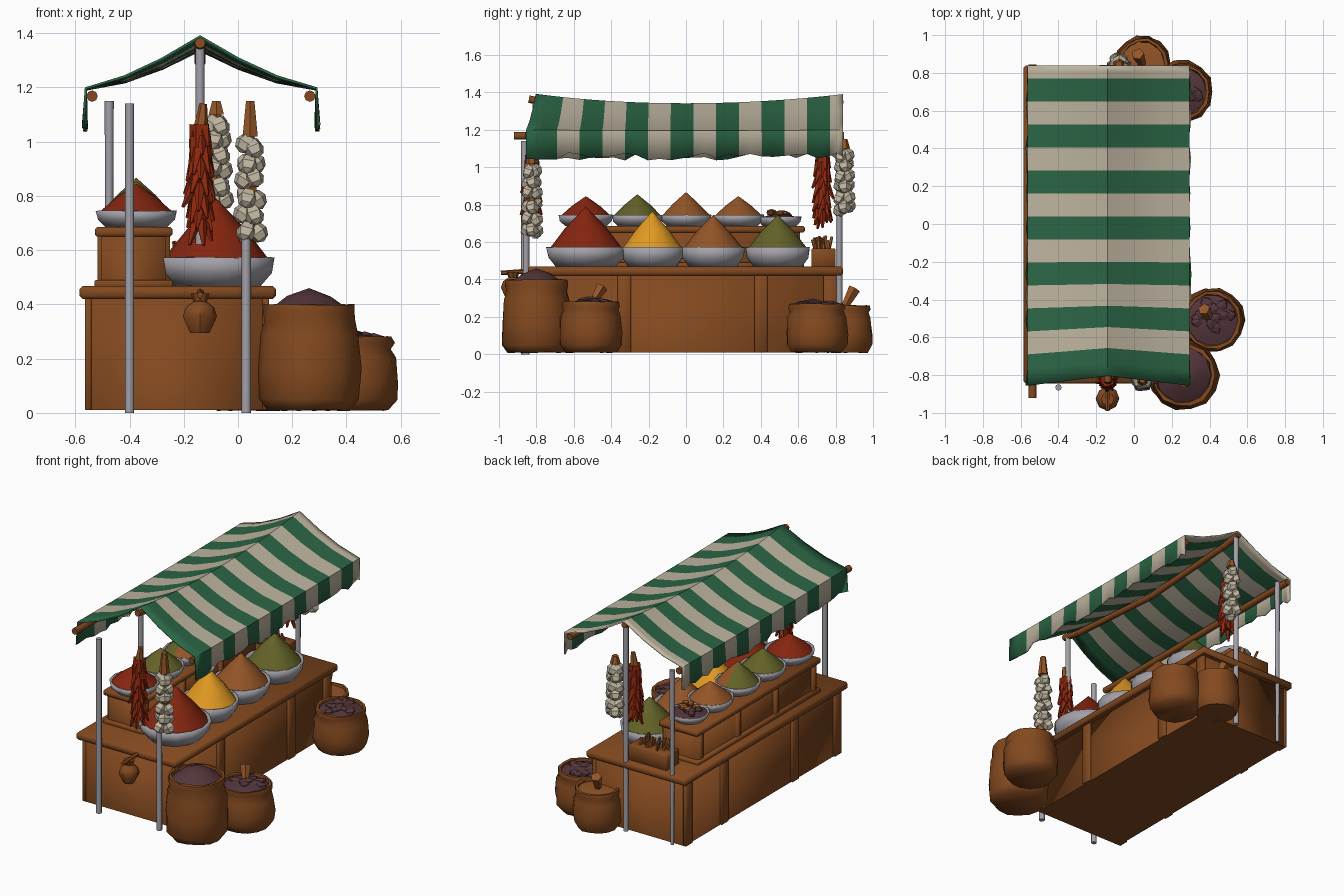
import bpy, bmesh, math, random
from mathutils import Vector, Matrix

random.seed(4)
if "Cube" in bpy.data.objects:
    bpy.data.objects.remove(bpy.data.objects["Cube"], do_unlink=True)


def material(name, hexcode):
    def linear(c):
        return c / 12.92 if c <= 0.04045 else ((c + 0.055) / 1.055) ** 2.4
    rgb = [linear(int(hexcode[i:i + 2], 16) / 255) for i in (0, 2, 4)]
    m = bpy.data.materials.new(name)
    m.use_nodes = True
    m.diffuse_color = (*rgb, 1)
    m.node_tree.nodes["Principled BSDF"].inputs["Base Color"].default_value = (*rgb, 1)
    return m


WOOD = material("brown wood and sackcloth", "83491F")
STRAW = material("light brown", "935527")
METAL = material("grey metal", "A3A1A8")
GREEN = material("green cloth", "2B6545")
CREAM = material("cream", "BFB5A0")
RED = material("red spice", "85250F")
CHILI = material("bright red chili", "93290F")
YELLOW = material("yellow spice", "E29A22")
OLIVE = material("olive spice", "636228")
PURPLE = material("purple nuts", "54363B")


def finish(name, bm, mats, smooth=None):
    bmesh.ops.recalc_face_normals(bm, faces=bm.faces)
    me = bpy.data.meshes.new(name)
    bm.to_mesh(me)
    bm.free()
    for m in mats if isinstance(mats, list) else [mats]:
        me.materials.append(m)
    if smooth:
        me.shade_smooth()
        me.set_sharp_from_angle(angle=math.radians(smooth))
    ob = bpy.data.objects.new(name, me)
    bpy.context.collection.objects.link(ob)
    return ob


def box(name, lo, hi, mat, bevel=0.0):
    bm = bmesh.new()
    lo, hi = Vector(lo), Vector(hi)
    bmesh.ops.create_cube(bm, size=1, matrix=Matrix.Translation((lo + hi) / 2) @ Matrix.Diagonal((*(hi - lo), 1)))
    ob = finish(name, bm, mat, 100)
    # Soft upper edges, crisp underside
    for e in ob.data.edges:
        e.use_edge_sharp = all(ob.data.vertices[v].co.z < lo.z + 0.001 for v in e.vertices)
    if bevel:
        ob.modifiers.new("worn edges", "BEVEL").width = bevel
    return ob


def add_rod(bm, a, b, r1, r2, sides=6):
    a, b = Vector(a), Vector(b)
    d = b - a
    rot = d.to_track_quat("Z", "Y").to_matrix().to_4x4()
    bmesh.ops.create_cone(bm, cap_ends=True, segments=sides, radius1=r1, radius2=r2,
                          depth=d.length, matrix=Matrix.Translation((a + b) / 2) @ rot)


def rod(name, points, r1, r2, mat, sides=8):
    bm = bmesh.new()
    for a, b in zip(points, points[1:]):
        add_rod(bm, a, b, r1, r2, sides)
    return finish(name, bm, mat, 50)


def lathe(name, profile, at, mat, sides=14, wobble=0.0, smooth=40):
    bm = bmesh.new()
    rings = []
    for r, z in profile:
        ring = []
        for i in range(sides):
            a = math.tau * i / sides
            q = r * (1 + random.uniform(-wobble, wobble))
            dz = r * random.uniform(-wobble, wobble) * 0.6
            ring.append(bm.verts.new((at[0] + q * math.cos(a), at[1] + q * math.sin(a), at[2] + z + dz)))
        rings.append(ring)
    for a, b in zip(rings, rings[1:]):
        for i in range(sides):
            j = (i + 1) % sides
            bm.faces.new((a[i], a[j], b[j], b[i]))
    bmesh.ops.remove_doubles(bm, verts=bm.verts, dist=0.0005)
    return finish(name, bm, mat, smooth)


# Counter with stiles and overhanging top
box("counter_body", (-0.55, -0.80, 0.01), (0.10, 0.80, 0.43), WOOD)
box("counter_top", (-0.585, -0.845, 0.42), (0.14, 0.84, 0.468), WOOD, 0.012)
for i, y in enumerate((-0.77, -0.33, 0.40, 0.77)):
    box(f"counter_stile_{i}", (0.09, y - 0.035, 0.01), (0.115, y + 0.035, 0.43), WOOD, 0.005)
    box(f"counter_back_stile_{i}", (-0.565, y - 0.035, 0.01), (-0.54, y + 0.035, 0.43), WOOD, 0.005)

# Raised back shelf
box("shelf_base", (-0.53, -0.64, 0.46), (-0.24, 0.63, 0.49), WOOD, 0.006)
box("shelf_body", (-0.505, -0.62, 0.47), (-0.265, 0.61, 0.66), WOOD)
box("shelf_top", (-0.528, -0.645, 0.65), (-0.242, 0.635, 0.685), WOOD, 0.008)
for i in range(4):
    y = -0.59 + i * 0.39
    box(f"shelf_stile_{i}", (-0.518, y - 0.02, 0.47), (-0.25, y + 0.02, 0.66), WOOD)

# Metal poles
for name, x, y, low, high, r in (("front_right_pole", -0.40, -0.865, 0, 1.14, 0.017),
                                 ("front_left_pole", 0.03, -0.855, 0, 0.67, 0.018),
                                 ("front_ridge_pole", -0.14, -0.805, 0.62, 1.36, 0.016),
                                 ("back_ridge_pole", -0.14, 0.82, 0.01, 1.36, 0.016),
                                 ("back_right_pole", -0.475, 0.82, 0.01, 1.15, 0.011)):
    rod(name, [(x, y, low), (x, y, high)], r, 0.017, METAL)

# Beams under the canopy
rod("ridge_beam", [(-0.14, y, z) for y, z in ((-0.84, 1.364), (-0.7, 1.338), (0, 1.29), (0.7, 1.338), (0.84, 1.362))],
    0.02, 0.02, WOOD)
rod("right_eave_beam", [(-0.538, -0.92, 1.168), (-0.538, 0.845, 1.168)], 0.021, 0.021, WOOD)
rod("left_eave_beam", [(0.265, -0.862, 1.168), (0.265, 0.82, 1.168)], 0.021, 0.021, WOOD)

# Striped canopy: sagging cloth with hanging valances
half = [(0.14, 1.305), (0.28, 1.240), (0.425, 1.197), (0.432, 1.06)]
section = [(-x, z, k + 1) for k, (x, z) in reversed(list(enumerate(half)))]
section += [(0, 1.387, 0)] + [(x, z, k + 1) for k, (x, z) in enumerate(half)]
edges = [0.84] + [0.77 - 0.1217 * k for k in range(13)] + [-0.855]
rows = [(edges[0], 0)]
for s, (a, b) in enumerate(zip(edges, edges[1:])):
    rows += [((a + b) / 2, s), (b, s)]
bm = bmesh.new()
grid = []
for y, s in rows:
    line = []
    for x, z, k in section:
        t = min(k / 3, 1)
        z -= 0.05 * (1 - (y / 0.85) ** 2) * (1 - t * 0.9)
        shift = 0.07 * (1 - t) * max(0, -y) ** 2
        if k == 4:
            z += random.uniform(-0.02, 0.02)
            x += random.uniform(-0.010, 0.003) * (1 if x > 0 else -1)
        x *= 1.01 if x > 0 else 0.99
        line.append(bm.verts.new((x - 0.14, y + shift, z)))
    grid.append(line)
for j in range(len(rows) - 1):
    for i in range(len(section) - 1):
        f = bm.faces.new((grid[j][i], grid[j][i + 1], grid[j + 1][i + 1], grid[j + 1][i]))
        f.material_index = rows[j + 1][1] % 2
canopy = finish("striped_canopy", bm, [CREAM, GREEN], 35)
cloth = canopy.modifiers.new("cloth thickness", "SOLIDIFY")
cloth.thickness, cloth.offset = 0.01, 0


# Metal bowls heaped with spice
def bowl(name, x, y, z, r, h, apex, mat):
    lathe(name + "_bowl", [(0, 0), (r * 0.75, 0), (r * 0.94, h * 0.45), (r, h), (r * 0.93, h), (r * 0.85, h * 0.75),
                           (0, h * 0.7)], (x, y, z), METAL, 14, 0.015, 125)
    top = apex - z
    return lathe(name + "_spice", [(0, h * 0.6), (r * 0.94, h * 0.85), (r * 0.5, h + (top - h) * 0.48),
                                   (r * 0.1, top - (top - h) * 0.1), (0, top)], (x, y, z), mat, 12, 0.015, 35)


bowl("red_front", -0.08, -0.535, 0.468, 0.217, 0.105, 0.79, RED)
bowl("yellow_front", -0.08, -0.18, 0.468, 0.177, 0.105, 0.765, YELLOW)
bowl("brown_front", -0.08, 0.145, 0.468, 0.177, 0.105, 0.745, STRAW)
bowl("olive_front", -0.08, 0.49, 0.468, 0.177, 0.105, 0.745, OLIVE)
bowl("red_shelf", -0.375, -0.535, 0.685, 0.15, 0.06, 0.845, RED)
bowl("olive_shelf", -0.375, -0.26, 0.685, 0.14, 0.06, 0.855, OLIVE)
mixed = bowl("mixed_shelf", -0.375, 0.0, 0.685, 0.14, 0.06, 0.867, STRAW)
mixed.data.materials.append(OLIVE)
for p in mixed.data.polygons:
    p.material_index = int(p.normal.x < -0.1)
bowl("brown_shelf", -0.375, 0.28, 0.685, 0.14, 0.06, 0.845, STRAW)
bowl("nut_shelf", -0.375, 0.50, 0.685, 0.12, 0.05, 0.75, PURPLE)


def lumps(name, x, y, z, spread, size, count, mat):
    bm = bmesh.new()
    for _ in range(count):
        a, d = random.uniform(0, math.tau), spread * math.sqrt(random.random())
        m = Matrix.Translation((x + d * math.cos(a), y + d * math.sin(a), z - d * 0.2))
        m = m @ Matrix.Rotation(a, 4, "Z") @ Matrix.Diagonal((1.4, 1, 0.7, 1))
        bmesh.ops.create_icosphere(bm, subdivisions=1, radius=size, matrix=m)
    return finish(name, bm, mat)


lumps("shelf_nuts", -0.385, 0.51, 0.752, 0.07, 0.024, 8, PURPLE)
lumps("shelf_roots", -0.365, 0.47, 0.765, 0.06, 0.022, 6, STRAW)

# Box of sticks beside the shelf
box("stick_box", (-0.42, 0.67, 0.465), (-0.14, 0.80, 0.565), WOOD, 0.004)
bm = bmesh.new()
for i in range(18):
    x, y = random.uniform(-0.40, -0.16), random.uniform(0.69, 0.78)
    add_rod(bm, (x, y, 0.55), (x + random.uniform(-0.03, 0.03), y + random.uniform(-0.02, 0.02),
                               random.uniform(0.58, 0.64)), 0.010, 0.008, 5)
finish("bundled_sticks", bm, STRAW)


# Open sacks with soft, uneven rims
def sack(name, x, y, r, h, peak, mat):
    lathe(name, [(0, 0.01), (r * 0.82, 0.01), (r * 0.98, 0.05), (r, h * 0.4), (r * 0.95, h * 0.72), (r * 0.88, h * 0.85),
                 (r * 0.92, h * 0.92), (r * 0.89, h), (r * 0.8, h), (r * 0.76, h * 0.9), (0, h * 0.87)],
          (x, y, 0), WOOD, 14, 0.035, 60)
    lathe(name + "_filling", [(0, h * 0.8), (r * 0.79, h * 0.95), (r * 0.42, (h + peak) / 2), (0, peak)],
          (x, y, 0), mat, 10, 0.03, 30)


def scoop(name, a, b):
    rod(name, [a, b], 0.015, 0.034, STRAW, 5)


sack("large_sack", 0.262, -0.80, 0.188, 0.40, 0.46, PURPLE)
sack("front_small_sack", 0.415, -0.51, 0.172, 0.28, 0.295, PURPLE)
lumps("front_sack_nuts", 0.415, -0.51, 0.29, 0.09, 0.032, 14, PURPLE)
scoop("front_scoop", (0.41, -0.51, 0.26), (0.37, -0.45, 0.36))
sack("back_sack", 0.252, 0.70, 0.167, 0.27, 0.285, PURPLE)
lumps("back_sack_nuts", 0.25, 0.70, 0.28, 0.085, 0.032, 14, PURPLE)
sack("back_corner_sack", 0.045, 0.85, 0.148, 0.26, 0.25, STRAW)
scoop("back_scoop", (0.05, 0.83, 0.22), (0.02, 0.90, 0.35))


# Hanging garlic braids with chunky pointed bulbs
def garlic(name, x, y, low, high, tip):
    bm = bmesh.new()
    levels = 6
    for k in range(levels):
        z = low + 0.035 + (high - low - 0.07) * k / (levels - 1)
        for j in range(3):
            a = math.tau * j / 3 + k * 1.1
            d = 0.029 - 0.002 * k
            m = Matrix.Translation((x + d * math.cos(a), y + d * math.sin(a), z + random.uniform(-0.012, 0.012)))
            m = m @ Matrix.Rotation(0.6, 4, (math.sin(a), -math.cos(a), 0))
            bmesh.ops.create_uvsphere(bm, u_segments=5, v_segments=4, radius=0.039, matrix=m)
            bmesh.ops.create_cone(bm, segments=5, radius1=0.026, radius2=0.004, depth=0.04,
                                  matrix=m @ Matrix.Translation((0, 0, 0.038)))
    finish(name, bm, CREAM)
    rod(name + "_braid", [(x, y, low + 0.05), (x, y, high), (x, y, tip)], 0.032, 0.018, STRAW, 6)


garlic("front_garlic", 0.045, -0.825, 0.63, 1.02, 1.15)
garlic("back_garlic", -0.08, 0.845, 0.75, 1.10, 1.15)


# Hanging chili bunches, widest below the middle
def chilies(name, x, y, low, high):
    bm = bmesh.new()
    add_rod(bm, (x, y, low + 0.06), (x, y, high), 0.03, 0.026, 7)
    for k in range(9):
        z = low + 0.10 + (high - low - 0.10) * k / 8
        wide = 0.058 - 0.035 * abs(k / 8 - 0.4)
        for j in range(5):
            a = math.tau * j / 5 + k * 0.7
            c, s = math.cos(a), math.sin(a)
            w = wide * random.uniform(0.8, 1.15)
            add_rod(bm, (x + c * 0.016, y + s * 0.016, z), (x + c * w, y + s * w, z - random.uniform(0.06, 0.10)),
                    0.024, 0.006, 5)
    finish(name, bm, CHILI, 50)
    rod(name + "_string", [(x, y, high - 0.04), (x + 0.012, y, high + 0.08)], 0.032, 0.014, STRAW, 6)


chilies("front_chilies", -0.14, -0.825, 0.61, 1.06)
chilies("back_chilies", -0.14, 0.73, 0.67, 1.06)

# Jug hanging from a peg
rod("jug_peg", [(-0.14, -0.83, 0.445), (-0.14, -0.99, 0.435)], 0.014, 0.012, WOOD, 6)
lathe("hanging_jug", [(0, 0), (0.036, 0), (0.063, 0.06), (0.052, 0.095), (0.025, 0.115), (0.035, 0.145), (0, 0.14)],
      (-0.14, -0.925, 0.295), WOOD, 8, 0.03)
